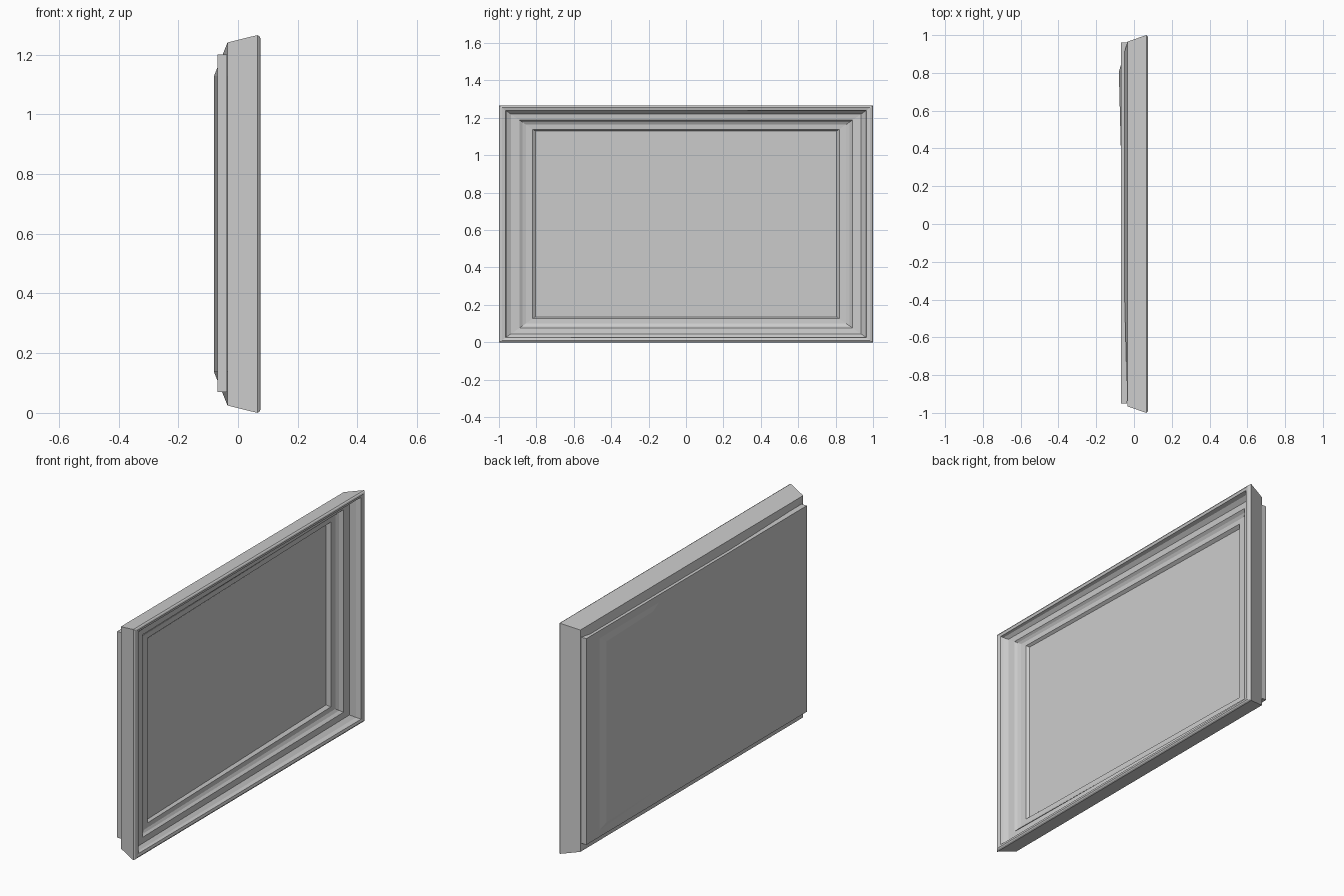
import bpy, bmesh

if "Cube" in bpy.data.objects:
    bpy.data.objects.remove(bpy.data.objects["Cube"])

W, H = 1.0, 0.6325          # half width (y), half height (z)
ASPECT = 0.7                # moulding is narrower on top and bottom

gray = bpy.data.materials.new("plain gray")
gray.diffuse_color = (0.6, 0.6, 0.6, 1)
gray.use_nodes = True
gray.node_tree.nodes["Principled BSDF"].inputs["Base Color"].default_value = gray.diffuse_color


def finish(bm, name):
    bmesh.ops.recalc_face_normals(bm, faces=bm.faces)
    me = bpy.data.meshes.new(name)
    bm.to_mesh(me)
    bm.free()
    me.materials.append(gray)
    ob = bpy.data.objects.new(name, me)
    bpy.context.collection.objects.link(ob)
    return ob


def ring(bm, inset, depth):
    """Rectangle of four corners; depth is a function of y giving x."""
    y, z = W - inset, H - ASPECT * inset
    return [bm.verts.new((depth(sy * y), sy * y, H + sz * z))
            for sy, sz in ((-1, -1), (1, -1), (1, 1), (-1, 1))]


def flat(x):
    return lambda y: x


def sunk(f):
    # moulding sinks deeper towards +y, so the picture leans back
    return lambda y: 0.072 - f * (0.08 + 0.0275 * y)


# Frame moulding: back slope, outer side, rim, then stepped inner profile
profile = [
    (0.195, lambda y: -0.057 - 0.0287 * y),
    (0.035, flat(-0.035)),
    (0.0, flat(0.065)),
    (0.006, flat(0.072)),
    (0.015, flat(0.075)),
    (0.035, flat(0.071)),
    (0.042, sunk(0.25)),
    (0.065, sunk(0.48)),
    (0.110, sunk(0.52)),
    (0.125, sunk(0.68)),
    (0.145, sunk(0.78)),
    (0.180, sunk(0.80)),
    (0.195, sunk(1.0)),
]
bm = bmesh.new()
rings = [ring(bm, t, d) for t, d in profile]
for a, b in zip(rings, rings[1:]):
    for i in range(4):
        j = (i + 1) % 4
        bm.faces.new((a[i], a[j], b[j], b[i]))
bm.faces.new(rings[0])      # leaning back of the picture panel
bm.faces.new(rings[-1])     # leaning front of the picture panel
finish(bm, "picture_frame")

# Backing board, partly pierced by the leaning panel
bm = bmesh.new()
bmesh.ops.create_cube(bm, size=1)
for v in bm.verts:
    v.co.x = -0.068 if v.co.x < 0 else -0.036
    v.co.y = -0.95 if v.co.y < 0 else 0.96
    v.co.z = 0.07 if v.co.z < 0 else 1.2
finish(bm, "backing_board")
